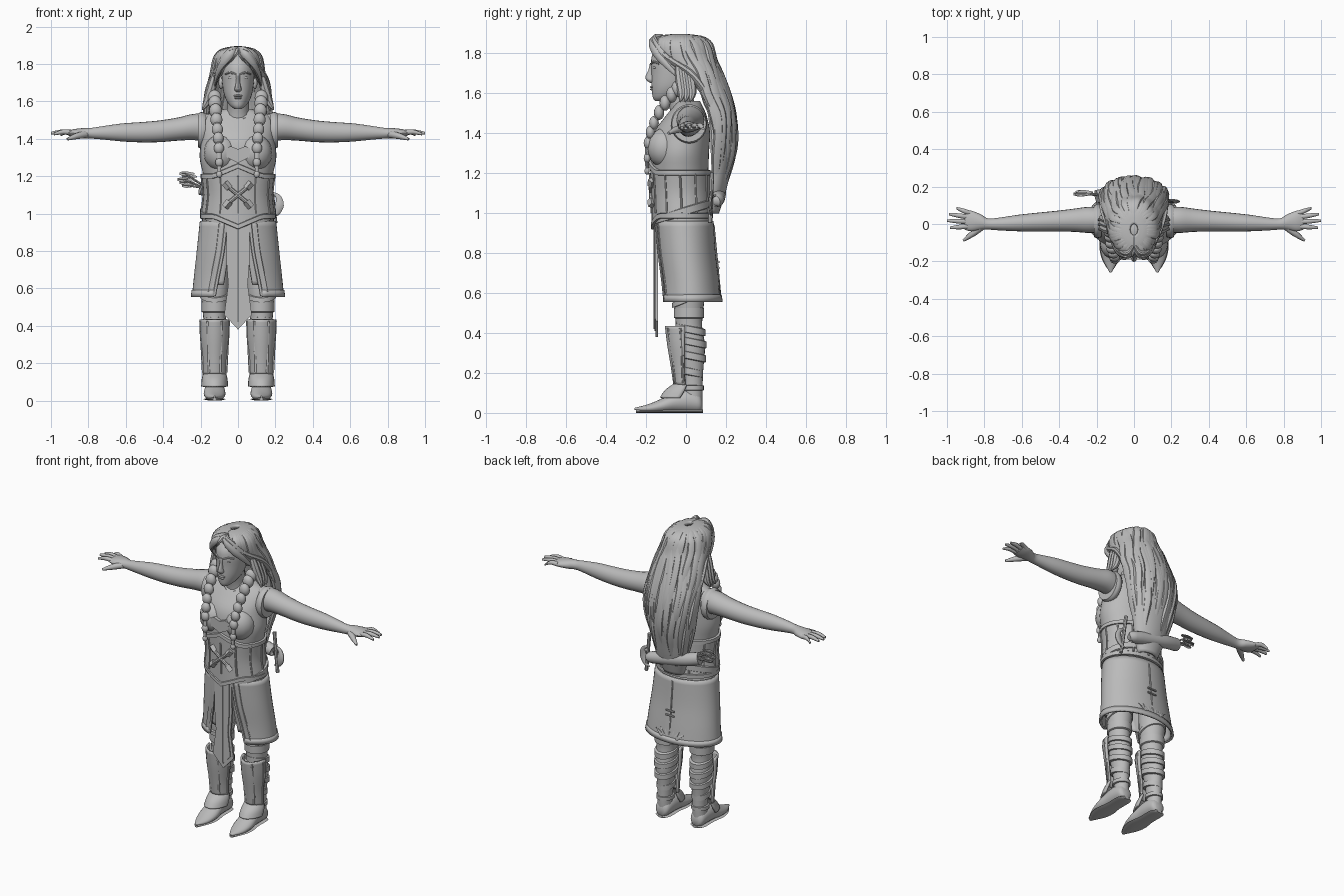
import bpy, bmesh, random
from math import sin, cos, radians, pi
from mathutils import Vector, Matrix

random.seed(4)
if "Cube" in bpy.data.objects:
    bpy.data.objects.remove(bpy.data.objects["Cube"])

grey = bpy.data.materials.new("plain_grey")
grey.use_nodes = True
grey.diffuse_color = (.5, .5, .5, 1)
grey.node_tree.nodes["Principled BSDF"].inputs["Base Color"].default_value = (.5, .5, .5, 1)
X, Y, Z = Vector((1, 0, 0)), Vector((0, 1, 0)), Vector((0, 0, 1))
PLANES = {"x": (Y, Z), "y": (X, Z), "z": (X, Y)}
SIDES = ((1, "left"), (-1, "right"))
parts = []


def finish(name, bm):
    bmesh.ops.recalc_face_normals(bm, faces=bm.faces)
    mesh = bpy.data.meshes.new(name)
    bm.to_mesh(mesh)
    bm.free()
    mesh.materials.append(grey)
    obj = bpy.data.objects.new(name, mesh)
    bpy.context.collection.objects.link(obj)
    parts.append(obj)
    return obj


def spline(rows, k):
    """Smoothly resample rows of numbers, k steps per span."""
    out = []
    for i in range(len(rows) - 1):
        p, a, b, q = rows[max(i - 1, 0)], rows[i], rows[i + 1], rows[min(i + 2, len(rows) - 1)]
        for t in (j / k for j in range(k)):
            out.append([b0 + .5 * t * (c - a0 + t * (2 * a0 - 5 * b0 + 4 * c - d + t * (3 * (b0 - c) + d - a0)))
                        for a0, b0, c, d in zip(p, a, b, q)])
    return out + [list(rows[-1])]


def bridge(bm, rings, closed):
    for r, s in zip(rings, rings[1:]):
        for j in range(len(r) if closed else len(r) - 1):
            m = (j + 1) % len(r)
            bm.faces.new((r[j], r[m], s[m], s[j]))


def sweep(name, rows, axis=None, n=16, k=4, wide=X, warp=None):
    """Elliptical tube through rows of (x, y, z, half width, half depth)."""
    bm, rings = bmesh.new(), []
    rows = spline(rows, k)
    for i, (x, y, z, a, b) in enumerate(rows):
        if axis:
            u, v = PLANES[axis]
        else:
            t = Vector(rows[min(i + 1, len(rows) - 1)][:3]) - Vector(rows[max(i - 1, 0)][:3])
            t.normalize()
            u = (wide - t * wide.dot(t)).normalized()
            v = t.cross(u)
        ring = []
        for j in range(n):
            w = 2 * pi * j / n
            p = Vector((x, y, z)) + u * a * sin(w) - v * b * cos(w)
            ring.append(bm.verts.new(warp(p) if warp else p))
        rings.append(ring)
    bridge(bm, rings, True)
    bm.faces.new(rings[0])
    bm.faces.new(rings[-1])
    return finish(name, bm)


def panel(name, rows, cx=0, spin=0, n=40, k=4, thick=.012):
    """Open wrap from rows of (z, centre y, rx, ry, opening half angle)."""
    bm, rings = bmesh.new(), []
    for z, cy, rx, ry, gap in spline(rows, k):
        angles = [radians(spin + gap + (360 - 2 * gap) * j / n) for j in range(n + 1)]
        rings.append([bm.verts.new((cx + rx * sin(w), cy - ry * cos(w), z)) for w in angles])
    bridge(bm, rings, False)
    obj = finish(name, bm)
    mod = obj.modifiers.new("thickness", "SOLIDIFY")
    mod.thickness, mod.offset = thick, 0
    return obj


def plate(name, half, y, depth):
    """Symmetric flat plate from a half outline of (x, z)."""
    bm = bmesh.new()
    outline = half + [(-x, z) for x, z in reversed(half) if x > 0]
    face = bm.faces.new([bm.verts.new((x, y, z)) for x, z in outline])
    geo = bmesh.ops.extrude_face_region(bm, geom=[face])["geom"]
    bmesh.ops.translate(bm, vec=-Y * depth, verts=[v for v in geo if isinstance(v, bmesh.types.BMVert)])
    return finish(name, bm)


def ball(name, at, size):
    bm = bmesh.new()
    bmesh.ops.create_uvsphere(bm, u_segments=16, v_segments=10, radius=1,
                              matrix=Matrix.Translation(at) @ Matrix.Diagonal((*size, 1)))
    return finish(name, bm)


def stick(name, a, b, r, wide=X, n=8):
    return sweep(name, [(*a, r, r), (*b, r, r)], wide=wide, n=n, k=1)


def band(name, z, cx, cy, rx, ry, tall, warp=None):
    """Rounded strap around a limb or the body."""
    rows = [(cx, cy, z + s * tall, rx - e, ry - e) for s, e in ((-1, .012), (-.8, 0), (.8, 0), (1, .012))]
    return sweep(name, rows, "z", n=40, k=1, warp=warp)


# Torso, bust and neck
torso = [(0, -.01, .93, .195, .14), (0, -.02, 1, .188, .142), (0, -.025, 1.1, .175, .14), (0, -.03, 1.2, .185, .142),
         (0, -.03, 1.3, .205, .145), (0, -.02, 1.4, .197, .14), (0, 0, 1.48, .2, .105), (0, .01, 1.53, .16, .075),
         (0, .01, 1.56, .07, .06)]
sweep("tunic_body", torso, "z", n=40)
sweep("neck", [(0, 0, 1.46, .08, .075), (0, -.02, 1.54, .06, .065), (0, -.045, 1.64, .06, .07)], "z")
sweep("collar_cowl", [(0, -.02, 1.41, .13, .125), (0, -.015, 1.46, .125, .11), (0, -.01, 1.51, .095, .09),
                      (0, -.01, 1.53, .075, .08)], "z", n=32,
      warp=lambda p: p - Z * (max(0, -p.y - .03) * .6 * max(0, 1 - abs(p.x) / .1)))
plate("bodice_flap", [(0, 1.27), (.06, 1.3), (.065, 1.35), (.04, 1.36), (0, 1.345)], -.165, .025)

# Corset with pointed trims, belt and crossed emblem
def point(sign):
    return lambda p: p + Z * (sign * .055 * max(0, 1 - abs(p.x) / .13) if p.y < 0 else 0)

sweep("corset", [(x, y, z, a + .009, b + .009) for x, y, z, a, b in torso[1:4]], "z", n=40,
      warp=lambda p: point((p.z - 1.1) * 10)(p))
band("corset_top_trim", 1.2, 0, -.03, .2, .158, .014, point(1))
band("corset_bottom_trim", .985, 0, -.02, .203, .156, .014, point(-1))
band("belt", 1.01, 0, -.015, .202, .15, .022, lambda p: p + Z * p.y * .3)
for w in range(-150, 181, 30):
    rim = [(sin(radians(w)) * (a + .01), cy - cos(radians(w)) * (b + .01), z) for _, cy, z, a, b in torso[1:4]]
    sweep("corset_seam", [(*p, .006, .005) for p in rim], n=6)
for s, side in SIDES:
    stick(side + "_emblem_bar", (-.06 * s, -.172, 1.05), (.06 * s, -.177, 1.15), .011)
    for e in (-1, 1):
        stick("emblem_tip", (.07 * s, -.17, 1.1 + .065 * e), (.045 * s, -.174, 1.1 + .035 * e), .02, n=4)

# Skirt layers, hem and tabard
panel("skirt", [(.96, -.01, .198, .142, 18), (.8, 0, .215, .142, 22), (.66, .015, .23, .145, 28), (.56, .022, .24, .15, 32)])
panel("skirt_hem", [(.59, .02, .242, .152, 31), (.555, .022, .247, .156, 32)], k=1)
panel("underskirt", [(.95, -.01, .185, .13, 12), (.75, 0, .195, .125, 17), (.62, .01, .205, .125, 22)])
plate("tabard", [(0, .95), (.06, .95), (.062, .75), (.052, .62), (.074, .46), (0, .38)], -.14, .012)
plate("tabard_inset", [(0, .94), (.045, .94), (.046, .75), (.037, .62), (.055, .47), (0, .41)], -.152, .006)
stick("tabard_seam", (0, -.158, .94), (0, -.158, .42), .004)
for s, side in SIDES:
    edge = [(s * x, y, z, .009, .007) for x, y, z in ((.064, -.148, .95), (.081, -.135, .8), (.108, -.117, .66), (.127, -.107, .56))]
    sweep(side + "_skirt_edge", edge, n=8)
    sweep(side + "_skirt_stripe", [(x + s * .03, y + .012, z, a, b) for x, y, z, a, b in edge], n=8)
    stick("back_lace", (-.03, .164, .74 + .015 * s), (.03, .164, .74 + .015 * s), .006, Z)
stick("back_seam", (0, .138, .94), (0, .172, .58), .005)
for i in range(-3, 4):
    leaf = [(.012 * i, .172, .57, .008, .004), (.022 * i, .17, .6, .01, .005), (.034 * i, .164, .66 - .012 * abs(i), .001, .001)]
    sweep("hem_leaf", leaf, n=6)

# Head and face
sweep("head", [(0, -.125, 1.56, .02, .03), (0, -.113, 1.575, .04, .052), (0, -.09, 1.6, .059, .08), (0, -.072, 1.64, .075, .101),
               (0, -.06, 1.7, .085, .113), (0, -.055, 1.75, .088, .12), (0, -.045, 1.8, .085, .12),
               (0, -.035, 1.85, .062, .085), (0, -.03, 1.875, .015, .02)], "z", n=32)
sweep("nose", [(0, -.165, 1.65, .012, .015), (0, -.175, 1.665, .019, .024), (0, -.175, 1.685, .014, .027),
               (0, -.168, 1.715, .01, .02), (0, -.165, 1.75, .013, .015)], "z", n=12)
for h, w in ((1.63, .024), (1.618, .019)):
    ball("lip", (0, -.166, h), (w, .014, .007))
for s, side in SIDES:
    ball(side + "_eye", (.035 * s, -.152, 1.727), (.017, .012, .008))
    sweep(side + "_brow", [(s * x, y, z, .006, .007) for x, y, z in
                           ((.014, -.172, 1.745), (.042, -.161, 1.755), (.066, -.135, 1.746))], wide=Z, n=8)
    ball(side + "_ear", (.09 * s, -.025, 1.7), (.014, .024, .035))

# Hair: base shell plus layered strands
hair = [(1.885, -.03, .02, .03, 0), (1.875, -.03, .07, .1, 0), (1.84, -.025, .108, .14, 20), (1.77, 0, .125, .14, 48),
        (1.7, .045, .142, .125, 75), (1.6, .085, .162, .12, 95), (1.5, .14, .165, .09, 85), (1.4, .157, .158, .083, 80),
        (1.3, .157, .14, .078, 80), (1.2, .15, .118, .062, 80), (1.1, .137, .095, .05, 80), (1, .12, .06, .035, 80)]
panel("hair_shell", hair, thick=.02)
flow = spline(hair, 2)
for i in range(52):
    t = -180 + 360 * (i + .5) / 52
    last = random.randint(9, 13) if abs(t) < 85 else random.randint(16, len(flow) - 1)
    phase, swing, path = random.random() * 6, random.uniform(2, 6), []
    for j in range(1, last + 1):
        z, cy, rx, ry, gap = flow[j]
        w = max(abs(t), gap + 2) * (1 if t > 0 else -1) + swing * sin(j * .6 + phase)
        out = 1.02 + .04 * sin(j * .5 + phase)
        f = min(1, .35 + j * .15) * min(1, (last - j) / 5 + .08)
        path.append((rx * out * sin(radians(w)), cy - ry * out * cos(radians(w)), z, .025 * f, .017 * f))
    sweep("hair_strand", path, n=8, k=2, wide=Vector((cos(radians(t)), sin(radians(t)), 0)))
for s, side in SIDES:
    for d in (0, .014):
        sweep(side + "_fringe_lock", [(s * x, y + d, z + d, r, r * .7) for x, y, z, r in
              ((.004, -.13, 1.865, .015), (.035, -.17, 1.855, .022), (.08, -.152, 1.805, .022),
               (.11, -.1, 1.745, .018), (.125, -.04, 1.68, .006))], wide=Z, n=10)
    for d in (0, .025, .05):
        sweep(side + "_side_lock", [(s * x, y + d, z, r, r) for x, y, z, r in
              ((.12, -.04, 1.76, .015), (.14, -.03, 1.68, .025), (.165, -.02, 1.6, .022), (.19, -.03, 1.555, .004))], n=8)
    # Braids as a chain of bound tufts
    chain = spline([(.125, -.045, 1.62, .036), (.12, -.105, 1.55, .034), (.11, -.16, 1.45, .03),
                    (.102, -.19, 1.35, .027), (.1, -.195, 1.21, .016)], 2)
    for x, y, z, r in chain:
        ball(side + "_braid_tuft", (s * x, y, z), (r, r * .8, r * 1.15))
    sweep(side + "_braid_core", [(s * x, y, z, r * .6, r * .5) for x, y, z, r in chain], n=10, k=1)

# Limbs
for s, side in SIDES:
    ball(side + "_bust", (.09 * s, -.105, 1.325), (.093, .09, .1))
    arm = [(.16, .02, 1.46, .065, .075), (.24, .022, 1.463, .07, .07), (.32, .02, 1.452, .062, .062), (.42, .015, 1.44, .055, .058),
           (.52, .01, 1.435, .05, .054), (.62, .005, 1.434, .044, .048), (.72, 0, 1.432, .034, .036), (.78, 0, 1.43, .03, .029),
           (.82, .01, 1.43, .042, .028), (.87, .016, 1.43, .055, .023), (.905, .02, 1.43, .05, .014)]
    sweep(side + "_arm", [(s * r[0], *r[1:]) for r in arm], "x", n=20)
    sweep(side + "_armhole_trim", [(s * x, .015, 1.445, a, b) for x, a, b in
          ((.175, .085, .09), (.195, .09, .098), (.215, .085, .09))], "x", n=28)
    for y, tip, tipy, h in ((.058, .95, .085, 1.42), (.036, .99, .053, 1.43), (.012, 1, .018, 1.43), (-.012, .985, -.02, 1.425)):
        sweep(side + "_finger", [(s * .875, y, 1.43, .014, .014), (s * (tip * .5 + .44), (y + tipy) / 2, 1.437, .013, .013),
                                 (s * tip, tipy, h, .007, .007)], "x", n=10)
    sweep(side + "_thumb", [(s * .81, -.01, 1.425, .02, .02), (s * .86, -.05, 1.415, .017, .017),
                            (s * .912, -.088, 1.398, .007, .007)], wide=Z, n=10)

    # Legs, greaves and straps
    c = .125 * s
    sweep(side + "_leg", [(c, y, z, a, b) for y, z, a, b in
          ((.02, .78, .08, .085), (.015, .6, .076, .08), (.015, .5, .066, .07), (.015, .43, .06, .066),
           (.022, .33, .06, .073), (.03, .2, .046, .055), (.035, .1, .042, .048), (.035, .04, .045, .045))], "z", n=24)
    panel(side + "_greave", [(.435, .015, .076, .115, 100), (.34, .01, .074, .098, 100), (.23, .01, .062, .08, 102),
                             (.14, .015, .06, .072, 105)], c, 180, 20)
    for w in (-70, -28, 28, 70):
        ridge = [(c + a * sin(radians(w)), .012 - b * cos(radians(w)), z, .008, .007)
                 for z, a, b in ((.425, .079, .115), (.3, .072, .092), (.15, .064, .074))]
        sweep(side + "_greave_ridge", ridge, n=8)
    band(side + "_knee_wrap", .5, c, .015, .071, .076, .03)
    band(side + "_thigh_strap", .565, c, .015, .08, .084, .015, lambda p: p + Z * p.y * .4)
    for z, a, b in ((.42, .067, .075), (.36, .068, .08), (.29, .066, .079), (.21, .054, .063)):
        band(side + "_calf_strap", z, c, .022, a, b, .02, lambda p: p - Z * p.y * .2)

    # Boots
    sweep(side + "_boot", [(c, y, z, a, b) for y, z, a, b in
          ((.082, .04, .025, .025), (.065, .05, .045, .048), (.01, .06, .052, .058), (-.05, .055, .054, .052),
           (-.12, .036, .058, .036), (-.19, .022, .042, .021), (-.258, .02, .006, .005))], "y", n=20,
          warp=lambda p: Vector((p.x, p.y, max(p.z, 0))))
    sweep(side + "_sole", [(c, y, .008, a, .008) for y, a in
          ((.085, .02), (.06, .048), (-.04, .05), (-.12, .06), (-.19, .046), (-.25, .01))], "y", n=8)
    panel(side + "_boot_flap", [(.14, .01, .058, .07, 95), (.11, 0, .064, .1, 95), (.075, -.01, .067, .115, 100)], c, 180, 16)
    band(side + "_ankle_strap", .125, c, .033, .052, .056, .014)

# Quiver with arrows across the lower back
sweep("quiver", [(.15, .15, 1.06, .02, .02), (.13, .155, 1.065, .036, .036), (-.08, .165, 1.11, .04, .036),
                 (-.2, .145, 1.14, .04, .036)], wide=Z)
for i in range(5):
    tip = Vector((-.27 - .012 * (i % 3), .16 + .01 * (i % 2), 1.15 + .016 * i))
    stick("arrow_shaft", (-.15, .15, 1.13), tip, .004, Z)
    for wide in (Y, Z):
        sweep("arrow_fletching", [(*(tip + X * .05), .004, .002), (*tip, .014, .002), (*(tip - X * .03), .008, .002)],
              wide=wide, n=6)

# Hip axe on the left
stick("axe_handle", (.17, .13, 1.2), (.2, .12, .95), .011)
sweep("axe_blade", [(.175, .13, 1.115, .004, .004), (.215, .125, 1.09, .014, .008), (.222, .12, 1.045, .024, .01),
                    (.205, .125, 1, .014, .008), (.17, .13, .985, .003, .003)], n=10)

# Soft shading with crisp edges
bpy.ops.object.select_all(action="DESELECT")
for obj in parts:
    obj.select_set(True)
bpy.context.view_layer.objects.active = parts[0]
bpy.ops.object.shade_smooth_by_angle(angle=radians(40))
